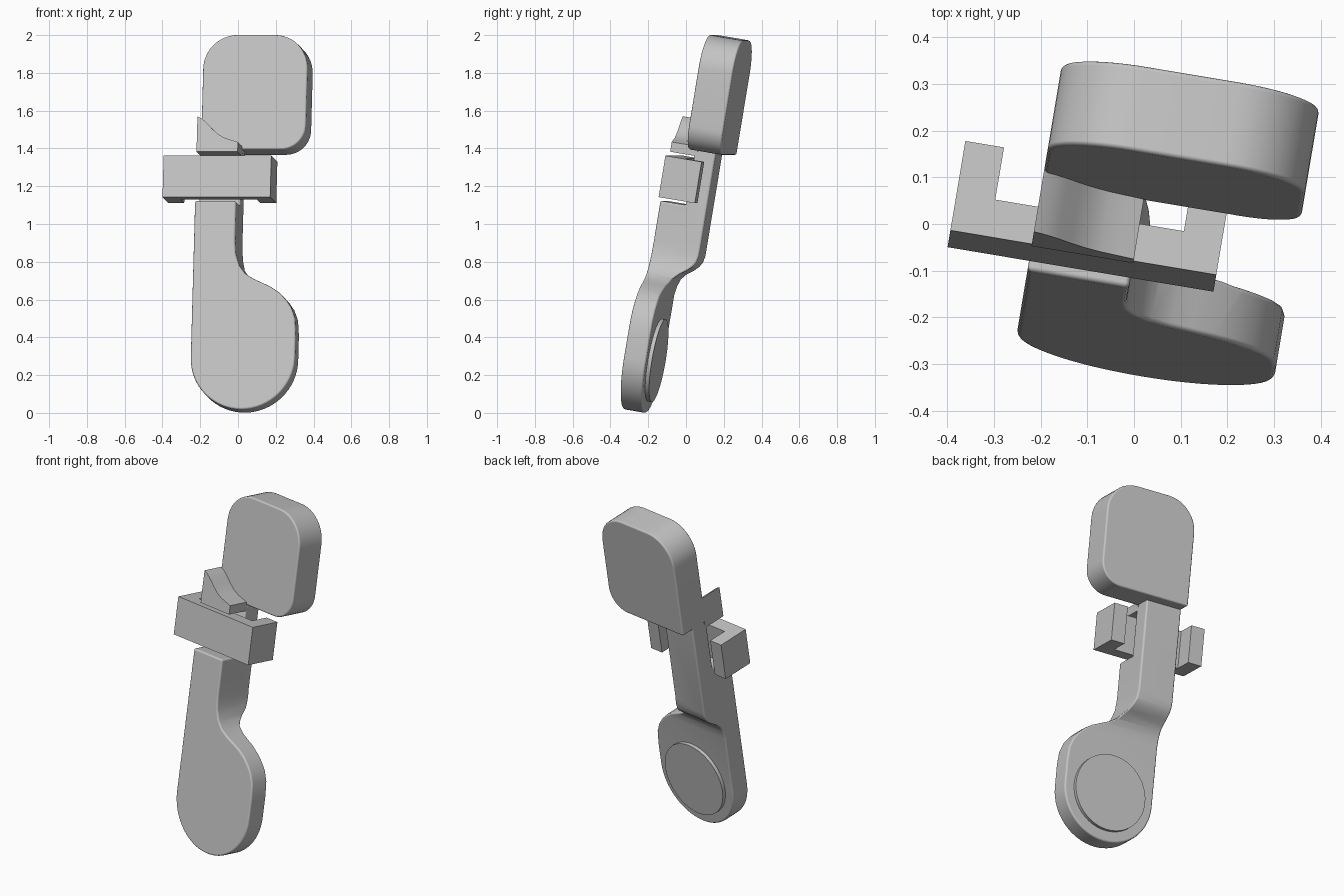
import bpy, bmesh, math
from mathutils import Matrix

if "Cube" in bpy.data.objects:
    bpy.data.objects.remove(bpy.data.objects["Cube"], do_unlink=True)

grey = bpy.data.materials.new("plain_grey")
grey.use_nodes = True
COLOUR = (0.55, 0.55, 0.55, 1)
grey.diffuse_color = COLOUR
grey.node_tree.nodes["Principled BSDF"].inputs["Base Color"].default_value = COLOUR

# The whole model leans back and turns slightly
TILT = math.radians(9.5)
POSE = Matrix.Rotation(-TILT, 4, 'Z') @ Matrix.Rotation(-TILT, 4, 'X')

LEFT, RIGHT, NECK = -0.209, 0.351, 0.012


def prism(name, points, low, high, axis):
    """Extrude a flat outline along one local axis."""
    place = {'X': lambda a, b, d: (d, a, b),
             'Y': lambda a, b, d: (a, d, b),
             'Z': lambda a, b, d: (a, b, d)}[axis]
    bm = bmesh.new()
    rings = [[bm.verts.new(place(a, b, d)) for a, b in points] for d in (low, high)]
    for ring in rings:
        bm.faces.new(ring)
    for i in range(len(points)):
        j = (i + 1) % len(points)
        bm.faces.new((rings[0][i], rings[0][j], rings[1][j], rings[1][i]))
    bmesh.ops.recalc_face_normals(bm, faces=bm.faces)
    mesh = bpy.data.meshes.new(name)
    bm.to_mesh(mesh)
    bm.free()
    mesh.materials.append(grey)
    obj = bpy.data.objects.new(name, mesh)
    bpy.context.collection.objects.link(obj)
    obj.matrix_world = POSE
    return obj


def arc(cx, cy, r, start, end, steps=12):
    angles = [math.radians(start + (end - start) * i / steps) for i in range(steps + 1)]
    return [(cx + r * math.cos(t), cy + r * math.sin(t)) for t in angles]


def activate(obj):
    bpy.ops.object.select_all(action='DESELECT')
    obj.select_set(True)
    bpy.context.view_layer.objects.active = obj


def finish(obj, width=0):
    """Shade smoothly and soften the edges, keeping flat faces flat."""
    activate(obj)
    bpy.ops.object.shade_smooth_by_angle(angle=math.radians(35))
    if width:
        mod = obj.modifiers.new("soft_edges", 'BEVEL')
        mod.width = width
        mod.segments = 3
        mod.limit_method = 'ANGLE'
        mod.angle_limit = math.radians(50)
        mod.harden_normals = True
        bpy.ops.object.modifier_apply(modifier=mod.name)


# Handle: rounded bulb with a neck, cut to a stepped side profile
outline = arc(0.071, 0.246, 0.28, 180, 360, 32) + [
    (RIGHT, 0.38), (0.344, 0.46), (0.323, 0.515), (0.293, 0.557), (0.255, 0.595),
    (0.209, 0.625), (0.16, 0.648), (0.115, 0.668), (0.07, 0.697), (0.038, 0.74),
    (0.018, 0.8), (NECK, 0.87), (NECK, 1.45), (LEFT, 1.45)]
side = [(-0.32, -0.1), (-0.32, 1.085), (-0.18, 1.085), (-0.18, 1.35), (-0.15, 1.42),
        (-0.067, 1.42), (-0.067, 0.83), (-0.074, 0.795), (-0.09, 0.768), (-0.115, 0.744),
        (-0.15, 0.718), (-0.175, 0.69), (-0.19, 0.65), (-0.198, 0.6), (-0.2, -0.1)]
handle = prism("handle", outline, -0.5, 0.2, 'Y')
cutter = prism("handle_cutter", side, -0.5, 0.6, 'X')
cutter.hide_render = True
activate(handle)
cut = handle.modifiers.new("side_profile", 'BOOLEAN')
cut.operation = 'INTERSECT'
cut.solver = 'EXACT'
cut.object = cutter
bpy.ops.object.modifier_apply(modifier=cut.name)
bpy.data.objects.remove(cutter, do_unlink=True)
finish(handle, 0.013)

# Raised round disc on the back of the bulb
disc = prism("back_disc", arc(0.071, 0.25, 0.222, 0, 352.5, 47), -0.22, -0.178, 'Y')
finish(disc)

# Pad at the top: three rounded corners and one sharp one
pad_outline = ([(LEFT, 1.385)] + arc(RIGHT - 0.13, 1.515, 0.13, 270, 360)
               + arc(RIGHT - 0.18, 1.82, 0.18, 0, 90)
               + arc(LEFT + 0.18, 1.82, 0.18, 90, 180))
pad = prism("top_pad", pad_outline, -0.178, 0.008, 'Y')
finish(pad, 0.01)

# Curved thumb rest in front of the pad
rest_outline = [(LEFT, 1.35), (NECK, 1.35), (NECK, 1.402), (-0.02, 1.412), (-0.06, 1.424),
                (-0.095, 1.444), (-0.127, 1.472), (-0.155, 1.502), (-0.182, 1.525), (LEFT, 1.54)]
finish(prism("thumb_rest", rest_outline, -0.31, -0.165, 'Y'))

# U-shaped clip across the neck
front, inner, back = -0.302, -0.22, -0.105
a, b, arm = -0.386, 0.192, 0.084
clip_outline = [(a, front), (b, front), (b, back), (b - arm, back), (b - arm, inner),
                (a + arm, inner), (a + arm, back), (a, back)]
finish(prism("clip", clip_outline, 1.108, 1.33, 'Z'))
